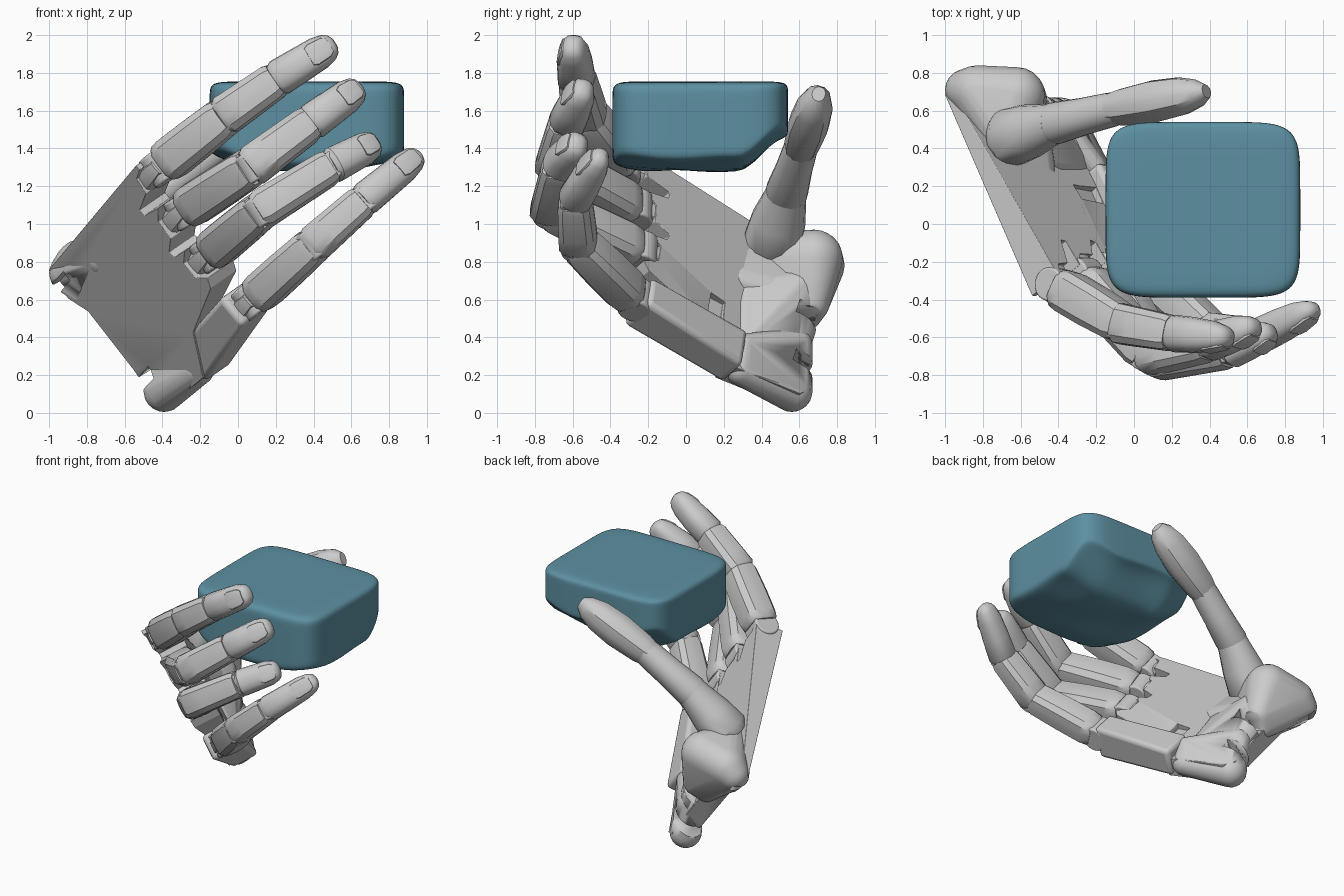
import bpy, bmesh, math
from mathutils import Vector, Matrix

if "Cube" in bpy.data.objects:
    bpy.data.objects.remove(bpy.data.objects["Cube"])

# Palm frame: U runs wrist to fingers, W index to little finger, N out of the back of the hand
K = Vector((-0.54, -0.38, 1.31))
U = Vector((0.36, -0.83, 0.43)).normalized()
N = Vector((-0.69, -0.55, -0.48))
N = (N - U * N.dot(U)).normalized()
W = N.cross(U).normalized()
if W.z > 0:
    W = -W


def P(u, w, n):
    return K + U * u + W * w + N * n


def finish(name, bm, bevel=0.0, angle=35):
    bmesh.ops.recalc_face_normals(bm, faces=bm.faces)
    me = bpy.data.meshes.new(name)
    bm.to_mesh(me)
    bm.free()
    ob = bpy.data.objects.new(name, me)
    bpy.context.collection.objects.link(ob)
    bpy.ops.object.select_all(action='DESELECT')
    bpy.context.view_layer.objects.active = ob
    ob.select_set(True)
    if bevel:
        m = ob.modifiers.new("bevel", 'BEVEL')
        m.width, m.segments, m.limit_method = bevel, 3, 'ANGLE'
    bpy.ops.object.shade_smooth_by_angle(angle=math.radians(angle))
    return ob


def hull(name, pts, bevel=0.0):
    bm = bmesh.new()
    for p in pts:
        bm.verts.new(p)
    r = bmesh.ops.convex_hull(bm, input=bm.verts)
    bmesh.ops.delete(bm, geom=list({v for v in r["geom_interior"] + r["geom_unused"]
                                    if isinstance(v, bmesh.types.BMVert)}), context='VERTS')
    bmesh.ops.dissolve_limit(bm, angle_limit=0.02, verts=bm.verts, edges=bm.edges)
    return finish(name, bm, bevel)


def ball_hull(name, balls):
    bm = bmesh.new()
    for x, y, z, r in balls:
        bmesh.ops.create_icosphere(bm, subdivisions=3, radius=r, matrix=Matrix.Translation((x, y, z)))
    pts = [v.co.copy() for v in bm.verts]
    bm.free()
    return hull(name, pts)


def box_pts(u0, u1, w0, w1, n0, n1):
    return [P(u, w, n) for u in (u0, u1) for w in (w0, w1) for n in (n0, n1)]


def cut(targets, *box):
    c = hull("slot_cutter", box_pts(*box))
    c.hide_render = True
    for t in targets:
        m = t.modifiers.new("slot", 'BOOLEAN')
        m.operation, m.object, m.solver = 'DIFFERENCE', c, 'EXACT'
        bpy.context.view_layer.objects.active = t
        bpy.ops.object.modifier_move_to_index(modifier="slot", index=0)
        bpy.ops.object.modifier_apply(modifier="slot")
    bpy.data.objects.remove(c)


def loft(name, a, b, side, stations, squareness=4.0, count=16, angle=35):
    # stations: (fraction along a-b, half width, half depth)
    d = (b - a).normalized()
    s = (side - d * side.dot(d)).normalized()
    h = s.cross(d)
    bm = bmesh.new()
    rings = []
    for t, rw, rd in stations:
        ring = []
        for i in range(count):
            q = 2 * math.pi * (i + 0.5) / count
            c, e = math.cos(q), math.sin(q)
            k = (abs(c) ** squareness + abs(e) ** squareness) ** (-1 / squareness)
            ring.append(bm.verts.new(a.lerp(b, t) + s * c * k * rw + h * e * k * rd))
        rings.append(ring)
    for r0, r1 in zip(rings, rings[1:]):
        for i in range(count):
            j = (i + 1) % count
            bm.faces.new((r0[i], r0[j], r1[j], r1[i]))
    bm.faces.new(rings[0])
    bm.faces.new(rings[-1])
    return finish(name, bm, 0, angle)


def pin(name, c, axis, r, length):
    bm = bmesh.new()
    rot = axis.to_track_quat('Z', 'Y').to_matrix().to_4x4()
    bmesh.ops.create_cone(bm, cap_ends=True, segments=24, radius1=r, radius2=r, depth=length,
                          matrix=Matrix.Translation(c) @ rot)
    return finish(name, bm, 0.012)


# Palm plate with knuckle gaps, thinning towards the wrist
outline = [(0, 0), (0.0, 0.03), (-0.08, 0.05), (-0.1, 0.14), (-0.25, 0.17), (-0.25, 0.21), (-0.1, 0.24),
           (-0.18, 0.29), (-0.19, 0.4), (-0.29, 0.44), (-0.28, 0.48), (-0.16, 0.5), (-0.25, 0.54), (-0.25, 0.64),
           (-0.16, 0.69), (-0.2, 0.74), (-0.6, 0.82), (-0.8, 1.02), (-1.24, 0.97), (-1.3, 0.9),
           (-1.27, 0.7), (-1.25, 0.31), (-1.32, 0.18), (-1.29, 0.0)]
bm = bmesh.new()
f = bm.faces.new([bm.verts.new(P(u, w, 0)) for u, w in outline])
ext = bmesh.ops.extrude_face_region(bm, geom=[f])
for v in ext["geom"]:
    if isinstance(v, bmesh.types.BMVert):
        u, w = (v.co - K).dot(U), (v.co - K).dot(W)
        v.co -= N * (0.2 if u > -0.5 else 0.05 if w < 0.1 else 0.14)
palm = finish("palm", bm, 0.015)

# Little finger side of the palm
little_side = hull("little_finger_palm_block",
                   [P(u, w, n) for u, w0, w1, d in ((-0.2, 0.81, 1.0, 0.25), (-0.84, 0.8, 1.04, 0.21))
                    for w in (w0, w1) for n in (-0.01, -d)], 0.03)

# Thumb mound with its web, heel of the hand and the bridge between them
mound = ball_hull("thumb_mound", [(-0.89, 0.71, 0.74, 0.11), (-0.83, 0.70, 0.78, 0.14), (-0.62, 0.68, 0.82, 0.15),
                                  (-0.68, 0.46, 0.83, 0.13), (-0.56, 0.66, 0.58, 0.1), (-0.62, 0.64, 0.52, 0.08)])
web = ball_hull("thumb_web", [(-0.45, 0.12, 0.78, 0.03), (-0.69, 0.43, 0.82, 0.11), (-0.48, 0.32, 0.68, 0.06),
                              (-0.55, 0.6, 0.62, 0.09)])
heel = ball_hull("heel", [(-0.39, 0.56, 0.115, 0.11), (-0.21, 0.29, 0.23, 0.085), (-0.21, 0.31, 0.36, 0.06),
                          (-0.44, 0.58, 0.36, 0.09)])
bridge = ball_hull("wrist_bridge", [(-0.56, 0.6, 0.66, 0.1), (-0.51, 0.59, 0.45, 0.1), (-0.42, 0.55, 0.3, 0.09),
                                    (-0.49, 0.33, 0.66, 0.06), (-0.29, 0.31, 0.36, 0.06)])

# Wrist slots
cut([palm, mound], -1.5, -1.17, 0.07, 0.13, -0.07, 0.2)
cut([mound, heel, bridge], -1.6, -1.08, 0.49, 0.56, -0.8, -0.14)
cut([palm, heel, bridge], -1.6, -1.14, 0.75, 0.82, -0.8, 0.2)
cut([palm], -0.72, -0.62, 0.62, 0.8, -0.3, -0.1)

# Fingers: knuckle, middle joint, end joint, tip, half width
fingers = {
    "index": (P(0.0, 0.08, -0.12), (-0.06, -0.53, 1.58), (0.21, -0.58, 1.77), (0.50, -0.60, 1.95), 0.114),
    "middle": (P(-0.1, 0.33, -0.13), (0.08, -0.69, 1.31), (0.39, -0.63, 1.54), (0.64, -0.54, 1.72), 0.114),
    "ring": (P(-0.17, 0.585, -0.13), (0.13, -0.72, 1.08), (0.50, -0.67, 1.31), (0.73, -0.57, 1.43), 0.11),
    "little": (P(-0.175, 0.92, -0.15), (0.41, -0.57, 0.90), (0.67, -0.59, 1.13), (0.95, -0.45, 1.36), 0.105),
}
for name, (a, b, c, tip, r) in fingers.items():
    a, b, c, tip = (Vector(v) for v in (a, b, c, tip))
    # knuckle lug and pins
    axis = (W - (b - a).normalized() * W.dot((b - a).normalized())).normalized()
    loft(name + "_knuckle_lug", a - U * 0.1 + N * 0.02, a + U * 0.06 + N * 0.02, W,
         [(0, 0.065, 0.085), (0.7, 0.06, 0.08), (1, 0.05, 0.06)])
    pin(name + "_knuckle_pin", a, axis, 0.09, 0.17)
    pin(name + "_middle_pin", b, axis, 0.085, 0.16)
    pin(name + "_end_pin", c, axis, 0.07, 0.14)
    # three bones
    loft(name + "_base_bone", a, b, W, [(0.06, r * .85, r * .8), (0.1, r * .97, r * .93), (0.2, r * 1.02, r),
                                        (0.55, r, r), (0.92, r * .95, r * .93), (0.99, r * .85, r * .83)])
    loft(name + "_middle_bone", b, c, W, [(-0.08, r * .8, r * .8), (0.0, r * .95, r * .95),
                                          (0.3, r * .92, r * .92), (0.9, r * .86, r * .85), (0.98, r * .78, r * .78)])
    loft(name + "_end_bone", c, tip, W, [(-0.06, r * .7, r * .7), (0.03, r * .86, r * .86), (0.4, r * .82, r * .82),
                                         (0.75, r * .78, r * .7), (0.93, r * .65, r * .53), (1.01, r * .48, r * .38),
                                         (1.05, r * .22, r * .18)], 2.8)
    # nail
    d = (tip - c).normalized()
    s = (W - d * W.dot(d)).normalized()
    h = s.cross(d)
    h = h if h.dot(N) > 0 else -h
    loft(name + "_nail", c.lerp(tip, 0.6) + h * r * 0.68, c.lerp(tip, 0.97) + h * r * 0.42, W,
         [(0, r * .45, 0.012), (0.2, r * .55, 0.015), (0.8, r * .5, 0.015), (1, r * .36, 0.01)])

# Thumb
t0, t1, t2, t3 = (Vector(v) for v in ((-0.68, 0.45, 0.88), (-0.43, 0.53, 1.16), (-0.1, 0.61, 1.41), (0.37, 0.70, 1.68)))
side = Vector((0, 1, -0.3))
loft("thumb_base_bone", t0, t1, side, [(-0.05, 0.12, 0.12), (0.1, 0.155, 0.15), (0.5, 0.145, 0.13),
                                       (0.9, 0.115, 0.105), (1.05, 0.105, 0.1)], 2.3, 14)
loft("thumb_middle_bone", t1, t2, side, [(-0.08, 0.1, 0.095), (0.05, 0.113, 0.105), (0.5, 0.098, 0.098),
                                         (0.9, 0.092, 0.095), (1.05, 0.085, 0.09)], 2.3, 14)
loft("thumb_end_bone", t2, t3, side, [(-0.05, 0.08, 0.09), (0.08, 0.095, 0.105), (0.45, 0.108, 0.12),
                                      (0.75, 0.098, 0.11), (0.93, 0.07, 0.085), (1.03, 0.035, 0.045)], 2.4, 12)


# Held block with rounded edges and a rough, rising underside
def ramp(x, a, b):
    t = min(1, max(0, (x - a) / (b - a)))
    return t * t * (3 - 2 * t)


bm = bmesh.new()
bmesh.ops.create_cube(bm, size=2)
bmesh.ops.subdivide_edges(bm, edges=bm.edges, cuts=23, use_grid_fill=True)
for v in bm.verts:
    px, py, pz = (math.sin(q * math.pi / 2) * 0.35 + q * 0.65 for q in v.co)
    m = max(abs(px), abs(py))
    k = m / max(1e-6, (abs(px) ** 6 + abs(py) ** 6) ** (1 / 6))
    kz = max(m, abs(pz)) / (m ** 12 + abs(pz) ** 12) ** (1 / 12)
    x, y, z = 0.365 + 0.515 * px * k * kz, 0.075 + 0.465 * py * k * kz, pz * kz
    floor = 1.275 + 0.17 * ramp(y, 0.27, 0.53) + 0.05 * ramp(x, 0.55, 0.88) + 0.08 * ramp(x, 0.1, -0.15)
    floor += 0.02 * ramp(y, -0.15, -0.38) + 0.01 * (1 + math.sin(9 * x + 5 * y) * math.cos(8 * y - 3 * x))
    v.co = (x, y, floor + (1.755 - floor) * (z + 1) / 2)
block = finish("held_block", bm, 0, 60)
mat = bpy.data.materials.new("block_blue")
mat.diffuse_color = (0.11, 0.28, 0.36, 1)
mat.use_nodes = True
mat.node_tree.nodes["Principled BSDF"].inputs["Base Color"].default_value = mat.diffuse_color
block.data.materials.append(mat)
